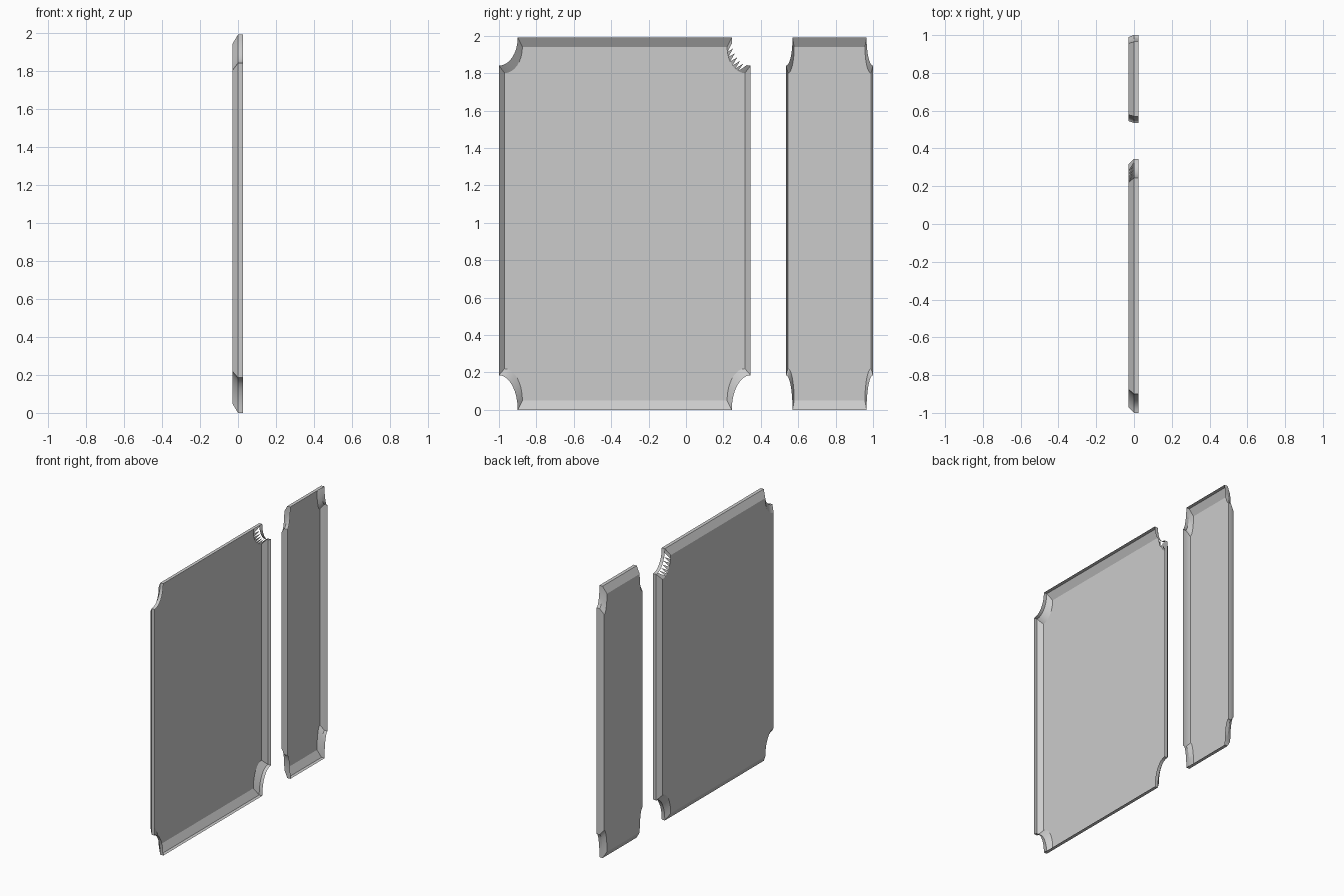
import bpy
import bmesh
from math import sin, cos, pi, radians

cube = bpy.data.objects.get("Cube")
if cube:
    bpy.data.objects.remove(cube, do_unlink=True)

# One pale grey for both panels
grey = bpy.data.materials.new("pale_grey")
grey.use_nodes = True
colour = (0.6, 0.6, 0.6, 1)
grey.diffuse_color = colour
grey.node_tree.nodes["Principled BSDF"].inputs["Base Color"].default_value = colour

HEIGHT = 1.99
STEPS = 8   # segments in each scooped corner


def outline(y0, y1, z0, z1, ry, top_rz, low_rz):
    """Rectangle with scooped corners, as (y, z) points in order."""
    corners = [(y0, z0, 1, 1, low_rz), (y1, z0, -1, 1, low_rz),
               (y1, z1, -1, -1, top_rz), (y0, z1, 1, -1, top_rz)]
    points = []
    for n, (y, z, sy, sz, rz) in enumerate(corners):
        arc = [(y + sy * ry * cos(a), z + sz * rz * sin(a))
               for a in (pi / 2 * i / STEPS for i in range(STEPS + 1))]
        points += arc if n % 2 else arc[::-1]
    return points


def panel(name, y0, y1, jagged=False):
    """Shallow tray: straight rim, sloped wall, flat sheet."""
    k = (y1 - y0) / 1.34
    rim = outline(y0, y1, 0, HEIGHT, 0.1 * k, 0.15, 0.185)
    inner = outline(y0 + 0.03 * k, y1 - 0.03 * k, 0.05, HEIGHT - 0.05,
                    0.095 * k, 0.14, 0.17)
    bm = bmesh.new()
    rings = [[bm.verts.new((x, y, z)) for y, z in pts]
             for x, pts in ((0.025, rim), (0.0, rim), (-0.03, inner))]
    # The outlines run clockwise or not per corner, so fix normals afterwards
    count = len(rim)
    for level, (a, b) in enumerate(zip(rings, rings[1:])):
        for i in range(count):
            j = (i + 1) % count
            # Upper scoop on the far side has a toothed slope
            corner, step = divmod(i, STEPS + 1)
            if jagged and level == 1 and corner == 2 and 0 < step < STEPS - 1:
                bm.faces.new((a[i], b[j], b[i]))
            else:
                bm.faces.new((a[i], a[j], b[j], b[i]))
    bm.faces.new(rings[-1])
    bmesh.ops.recalc_face_normals(bm, faces=bm.faces)
    for face in bm.faces:
        face.smooth = True
    mesh = bpy.data.meshes.new(name)
    bm.to_mesh(mesh)
    bm.free()
    mesh.set_sharp_from_angle(angle=radians(22))
    mesh.materials.append(grey)
    obj = bpy.data.objects.new(name, mesh)
    bpy.context.collection.objects.link(obj)
    return obj


panel("wide_panel", -1.0, 0.345, jagged=True)
panel("narrow_panel", 0.535, 1.0)
